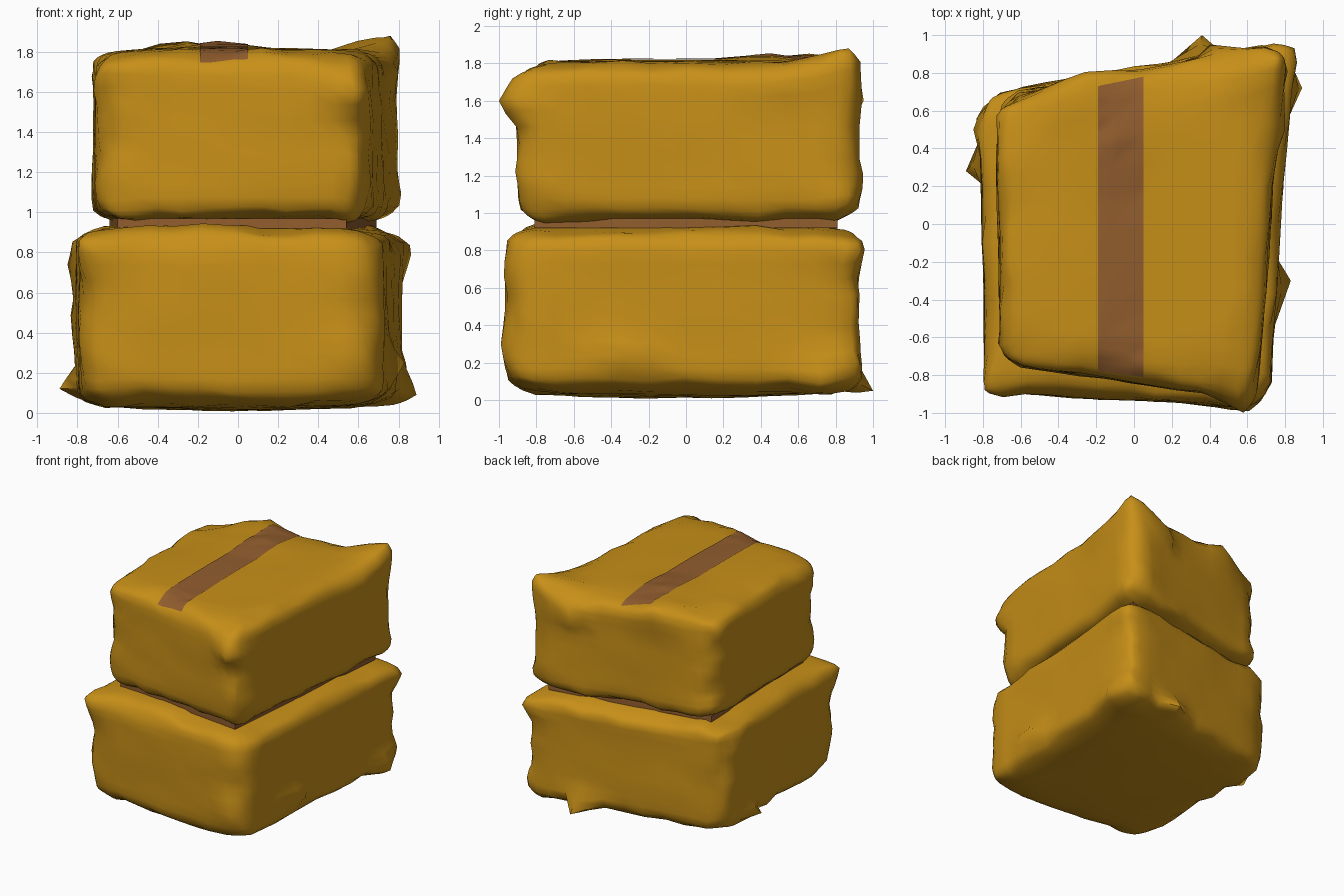
import bpy, bmesh, math
from mathutils import Vector, noise
from mathutils.bvhtree import BVHTree

if "Cube" in bpy.data.objects:
    bpy.data.objects.remove(bpy.data.objects["Cube"])


def material(name, col):
    m = bpy.data.materials.new(name)
    m.diffuse_color = (*col, 1)
    m.use_nodes = True
    m.node_tree.nodes["Principled BSDF"].inputs["Base Color"].default_value = m.diffuse_color
    return m


CARD = material("golden cardboard", (0.57, 0.275, 0.009))
TAPE = material("brown tape", (0.285, 0.11, 0.027))


def finish(name, bm, mat, angle=60):
    me = bpy.data.meshes.new(name)
    bm.to_mesh(me)
    bm.free()
    ob = bpy.data.objects.new(name, me)
    bpy.context.collection.objects.link(ob)
    me.materials.append(mat)
    bpy.context.view_layer.objects.active = ob
    ob.select_set(True)
    bpy.ops.object.shade_smooth_by_angle(angle=math.radians(angle))
    ob.select_set(False)
    return ob


def plan_point(corners, s, t):
    """Bilinear point in a skewed plan: front-left, front-right, back-right, back-left."""
    fl, fr, br, bl = [Vector(c) for c in corners]
    return fl.lerp(fr, s).lerp(bl.lerp(br, s), t)


def crumpled_box(name, corners, z0, z1, belly, crown, seed, spikes, n=14, r=0.19):
    """Rounded box, skewed to the plan corners and then dented and spiked."""
    half = Vector((0.8, 0.9, (z1 - z0) / 2))
    rim = Vector((r, r, 0.10))
    bm = bmesh.new()
    bmesh.ops.create_cube(bm, size=2)
    bmesh.ops.subdivide_edges(bm, edges=bm.edges[:], cuts=n - 1, use_grid_fill=True)
    for v in bm.verts:
        # pull grid lines towards the rims, then round the rims
        p = Vector([math.sin(c * math.pi / 2) * 0.7 + c * 0.3 for c in v.co])
        p = Vector([a * b for a, b in zip(p, half)])
        q = Vector([max(k - h, min(h - k, c)) for c, h, k in zip(p, half, rim)])
        d = Vector([(a - b) / k for a, b, k in zip(p, q, rim)])
        if d.length > 1e-6:
            d.normalize()
            p = q + Vector([a * k for a, k in zip(d, rim)])
        s, t, w = [(c / h + 1) / 2 for c, h in zip(p, half)]
        xy = plan_point(corners, s, t)
        # belly below and crown above
        dome = max(0, 1 - (2 * s - 1) ** 2) * max(0, 1 - (2 * t - 1) ** 2)
        z = z0 + (z1 - z0) * w + dome * (crown * w - belly * (1 - w))
        co = Vector((xy.x, xy.y, z))
        # dents, strongest on the rounded rims
        off = Vector((seed, seed * 2, 0))
        flat = max(abs(c) for c in d) > 0.98
        a, b = noise.noise_vector(co * 2.2 + off), noise.noise_vector(co * 6 + off)
        a.z *= 0.5
        co += a * 0.015 + b * (0.008 if flat else 0.03)
        v.co = co
    # pulled-out corners and creases
    for pos, move, rad in spikes:
        pos = Vector(pos)
        near = min(bm.verts, key=lambda v: (v.co - pos).length).co.copy()
        target = pos + Vector(move) - near
        for v in bm.verts:
            k = 1 - (v.co - near).length / rad
            if k > 0:
                v.co += target * k
    bmesh.ops.recalc_face_normals(bm, faces=bm.faces[:])
    tree = BVHTree.FromBMesh(bm)
    finish(name, bm, CARD)
    return tree


def draped_strip(name, tree, corners, nx, ny, lift=0.005):
    """Thin strip laid over the upper side of a box."""
    bm = bmesh.new()
    grid = []
    for j in range(ny + 1):
        row = []
        for i in range(nx + 1):
            p = plan_point(corners, i / nx, j / ny)
            hit = tree.ray_cast(Vector((p.x, p.y, 5)), Vector((0, 0, -1)))[0]
            row.append(bm.verts.new((p.x, p.y, (hit.z if hit else 1.78) + lift)))
        grid.append(row)
    for j in range(ny):
        for i in range(nx):
            bm.faces.new((grid[j][i], grid[j][i + 1], grid[j + 1][i + 1], grid[j + 1][i]))
    finish(name, bm, TAPE)


# lower box
lower_plan = [(-0.78, -0.89), (0.71, -0.97), (0.84, 0.97), (-0.82, 0.68)]
lower = crumpled_box("lower_box", lower_plan, 0.045, 0.915, 0.035, 0.04, 3.1, [
    ((-0.79, -0.88, 0.85), (0, 0, 0), 0.22),
    ((-0.84, 0.28, 0.12), (-0.05, 0, 0), 0.12),
    ((0.86, 0.72, 0.09), (0.03, 0, 0), 0.15),
    ((0.80, -0.30, 0.25), (0.03, 0, 0), 0.12),
    ((0.36, 0.96, 0.05), (0, 0.04, 0), 0.14),
    ((0.61, -0.97, 0.30), (0, -0.02, 0), 0.15),
    ((-0.82, 0.50, 0.74), (-0.03, 0, 0), 0.14),
    ((0.85, 0.93, 0.80), (0, 0, 0), 0.16),
    ((0.80, 0.93, 0.20), (0, 0, 0), 0.16),
])

# brown sheet showing in the gap between the boxes
bm = bmesh.new()
sheet = [(-0.60, -0.68), (0.54, -0.81), (0.69, 0.81), (-0.64, 0.58)]
low = [bm.verts.new((x, y, 0.92)) for x, y in sheet]
top = [bm.verts.new((x, y, 0.97)) for x, y in sheet]
bm.faces.new(low[::-1])
bm.faces.new(top)
for i in range(4):
    j = (i + 1) % 4
    bm.faces.new((low[i], low[j], top[j], top[i]))
finish("gap_tape", bm, TAPE, 30)

# upper box
upper_plan = [(-0.70, -0.74), (0.65, -0.93), (0.80, 0.96), (-0.73, 0.67)]
upper = crumpled_box("upper_box", upper_plan, 0.955, 1.80, 0.0, 0.02, 7.7, [
    ((0.76, 0.87, 1.87), (0, 0, 0.01), 0.26),
    ((0.58, -0.95, 1.60), (0, -0.05, 0), 0.18),
    ((-0.25, 0.76, 1.81), (0, 0.02, 0.03), 0.24),
    ((-0.10, 0.45, 1.82), (0, 0, 0.03), 0.30),
    ((0.40, 0.92, 1.60), (0, 0.03, 0), 0.14),
    ((0.79, 0.50, 1.70), (0.01, 0, 0), 0.14),
    ((0.78, 0.88, 1.05), (0, 0, 0), 0.18),
])

# tape strip on the upper box
draped_strip("upper_tape", upper,
             [(-0.19, -0.78), (0.05, -0.81), (0.05, 0.78), (-0.19, 0.73)], 12, 60)
